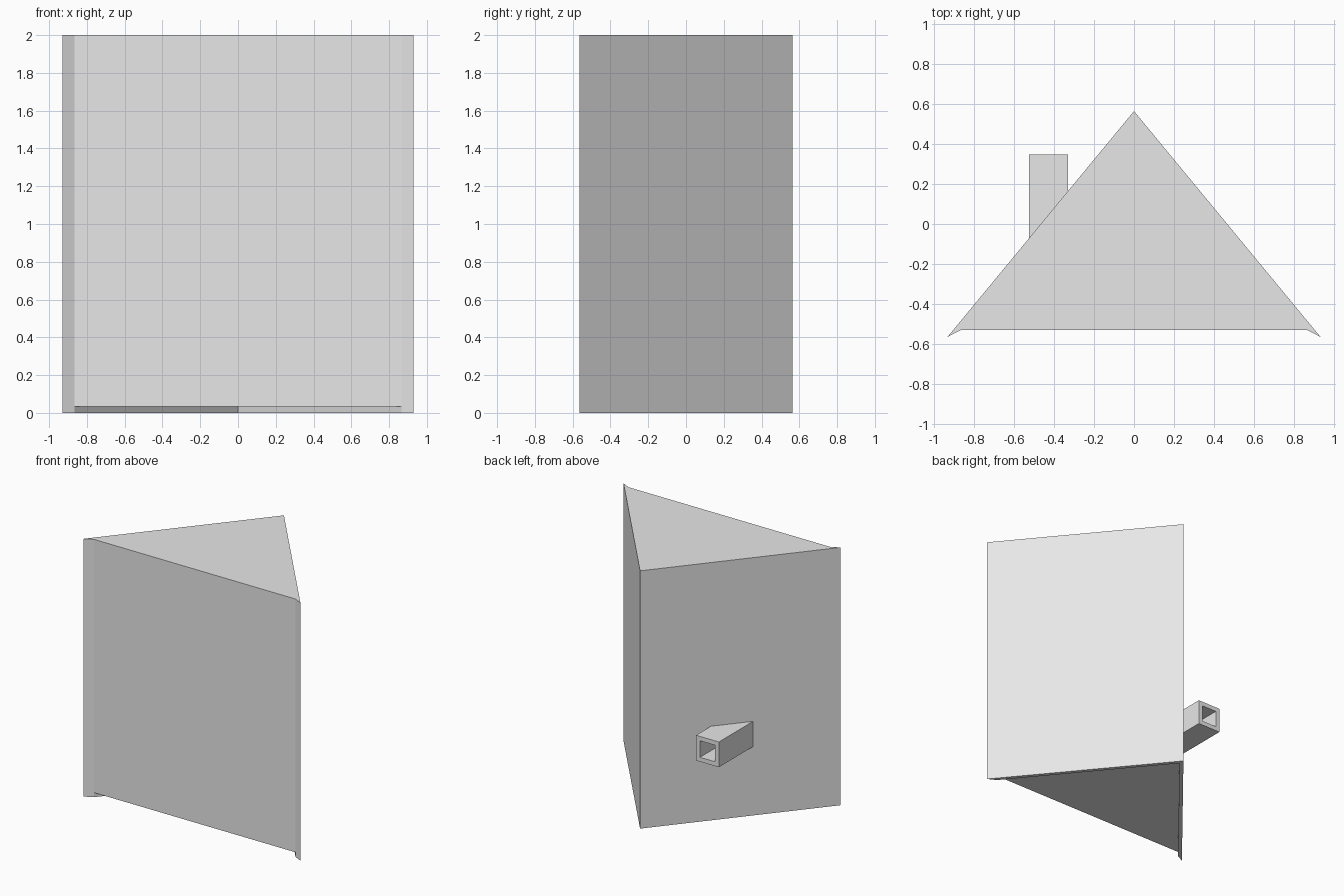
import bpy
import bmesh

cube = bpy.data.objects.get("Cube")
if cube:
    bpy.data.objects.remove(cube, do_unlink=True)

grey = bpy.data.materials.new("light_grey")
grey.use_nodes = True
grey.diffuse_color = (0.8, 0.8, 0.8, 1)
grey.node_tree.nodes["Principled BSDF"].inputs["Base Color"].default_value = (0.8, 0.8, 0.8, 1)

HEIGHT = 2.0
APEX_Y = 0.563
TIP_X, TIP_Y = 0.93, -0.563
INNER_X, INNER_Y = 0.865, -0.53
SLOPE = (APEX_Y - TIP_Y) / TIP_X
INNER_APEX_Y = INNER_Y + SLOPE * INNER_X


def finish(name, bm):
    bmesh.ops.recalc_face_normals(bm, faces=bm.faces)
    mesh = bpy.data.meshes.new(name)
    bm.to_mesh(mesh)
    bm.free()
    mesh.materials.append(grey)
    obj = bpy.data.objects.new(name, mesh)
    bpy.context.collection.objects.link(obj)
    return obj


def prism(name, outline, bottom, top):
    """Extrude a plan outline upwards into a closed solid."""
    bm = bmesh.new()
    face = bm.faces.new([bm.verts.new((x, y, bottom)) for x, y in outline])
    side = bmesh.ops.extrude_face_region(bm, geom=[face], use_keep_orig=True)
    moved = [v for v in side["geom"] if isinstance(v, bmesh.types.BMVert)]
    bmesh.ops.translate(bm, verts=moved, vec=(0, 0, top - bottom))
    return finish(name, bm)


# V-shaped pair of rear walls, running down to the ground
prism("rear_walls", [(0, APEX_Y), (-TIP_X, TIP_Y), (-INNER_X, INNER_Y),
                     (0, INNER_APEX_Y), (INNER_X, INNER_Y), (TIP_X, TIP_Y)], 0, HEIGHT)

# Body between the walls: front panel, top and raised floor
prism("body", [(0, INNER_APEX_Y), (-INNER_X, INNER_Y), (INNER_X, INNER_Y)], 0.035, HEIGHT)


# Square open tube, cut to the slope of the right rear wall
def ring(bm, half, end_y):
    cx, cz = -0.427, 0.632
    corners = [(cx + sx * half, cz + sz * half)
               for sx, sz in ((-1, -1), (1, -1), (1, 1), (-1, 1))]
    return [bm.verts.new((x, APEX_Y + SLOPE * x if end_y is None else end_y, z))
            for x, z in corners]


bm = bmesh.new()
rings = [ring(bm, 0.098, None), ring(bm, 0.098, 0.347),
         ring(bm, 0.064, 0.347), ring(bm, 0.064, None)]
for k, a in enumerate(rings):
    b = rings[(k + 1) % len(rings)]
    for i in range(4):
        j = (i + 1) % 4
        bm.faces.new((a[i], a[j], b[j], b[i]))
finish("square_tube", bm)
